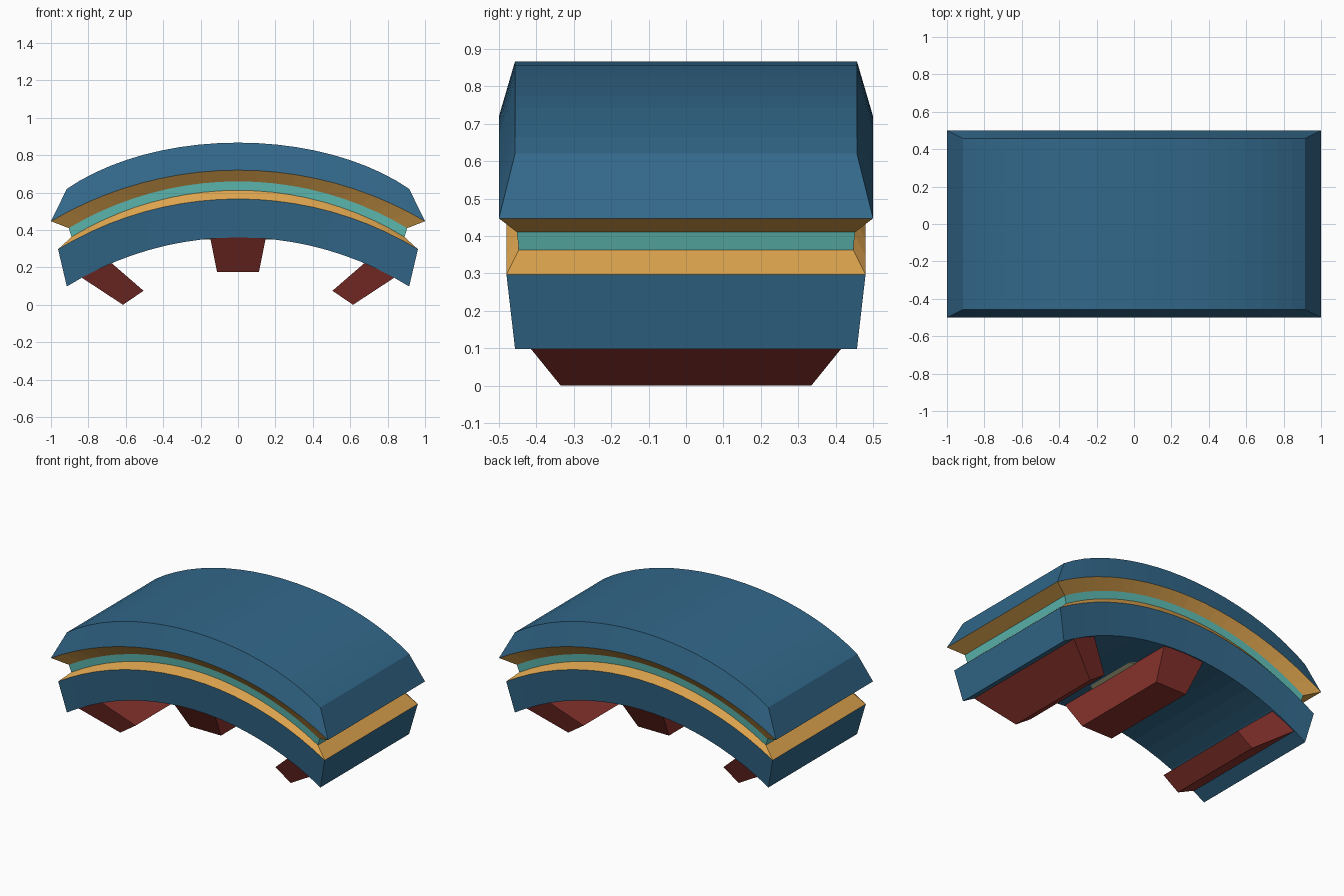
import bpy, bmesh, math

if "Cube" in bpy.data.objects:
    bpy.data.objects.remove(bpy.data.objects["Cube"])


def material(name, rgb):
    m = bpy.data.materials.new(name)
    m.diffuse_color = (*rgb, 1.0)
    m.use_nodes = True
    m.node_tree.nodes["Principled BSDF"].inputs["Base Color"].default_value = m.diffuse_color
    return m


BLUE = material("deep blue", (0.032, 0.138, 0.255))
GOLD = material("gold", (0.72, 0.37, 0.076))
TEAL = material("teal", (0.115, 0.51, 0.465))
RED = material("dark red", (0.26, 0.034, 0.027))
CREAM = material("cream", (0.70, 0.67, 0.38))


def finish(bm, name, mats):
    bmesh.ops.recalc_face_normals(bm, faces=bm.faces)
    me = bpy.data.meshes.new(name)
    bm.to_mesh(me)
    bm.free()
    for m in mats:
        me.materials.append(m)
    ob = bpy.data.objects.new(name, me)
    bpy.context.collection.objects.link(ob)
    return ob


def arch(end_x, end_z, apex, a=None, steps=20):
    """Points of a circular arch, or of an ellipse when its half width is given."""
    sag = apex - end_z
    r = (end_x ** 2 + sag ** 2) / (2 * sag)
    a, b = (r, r) if a is None else (a, sag / (1 - math.sqrt(1 - (end_x / a) ** 2)))
    t = math.asin(end_x / a)
    return [(a * math.sin(u), apex - b * (1 - math.cos(u)))
            for u in (t * (2 * i / steps - 1) for i in range(steps + 1))]


# Arched body: stacked bent rectangles joined by coloured bands
# (end x, end z, apex z, half depth, ellipse half width)
levels = [
    (0.915, 0.62, 0.867, 0.457, 1.2),
    (1.00, 0.447, 0.72, 0.50, None),
    (0.905, 0.41, 0.66, 0.452, None),
    (0.89, 0.363, 0.612, 0.447, None),
    (0.962, 0.297, 0.566, 0.48, None),
    (0.915, 0.098, 0.36, 0.457, None),
]
bands = [0, 1, 2, 1, 0]
bm = bmesh.new()
rings = []
for ex, ez, apex, d, a in levels:
    pts = arch(ex, ez, apex, a)
    rings.append(([bm.verts.new((x, -d, z)) for x, z in pts],
                  [bm.verts.new((x, d, z)) for x, z in pts]))
for (f0, b0), (f1, b1), mat in zip(rings, rings[1:], bands):
    loop0, loop1 = f0 + b0[::-1], f1 + b1[::-1]
    n = len(loop0)
    for i in range(n):
        j = (i + 1) % n
        bm.faces.new((loop0[i], loop0[j], loop1[j], loop1[i])).material_index = mat
for f, b in (rings[0], rings[-1]):
    for i in range(len(f) - 1):
        bm.faces.new((f[i], f[i + 1], b[i + 1], b[i]))
finish(bm, "arched_body", [BLUE, GOLD, TEAL])


# Tread lugs: tapered bars under the arch
def lug(name, top, bottom, side=1):
    bm = bmesh.new()
    quads = []
    for pts, d in ((top, 0.455), (bottom, 0.335)):
        (xa, za), (xb, zb) = pts
        quads.append([bm.verts.new((side * x, y, z)) for x, z, y in
                      ((xa, za, -d), (xb, zb, -d), (xb, zb, d), (xa, za, d))])
    t, b = quads
    bm.faces.new(t)
    bm.faces.new(b)
    for i in range(4):
        j = (i + 1) % 4
        bm.faces.new((t[i], t[j], b[j], b[i]))
    finish(bm, name, [RED])


lug("middle_lug", ((-0.15, 0.365), (0.15, 0.365)), ((-0.112, 0.175), (0.112, 0.175)))
for side, label in ((-1, "left"), (1, "right")):
    lug(label + "_lug", ((0.69, 0.235), (0.84, 0.148)), ((0.505, 0.075), (0.615, 0.0)), side)

# Round disc set in the underside behind the middle lug
bm = bmesh.new()
bmesh.ops.create_cone(bm, cap_ends=True, segments=24, radius1=0.25, radius2=0.25, depth=0.04)
bmesh.ops.translate(bm, verts=bm.verts, vec=(0, 0, 0.37))
finish(bm, "underside_disc", [CREAM])
